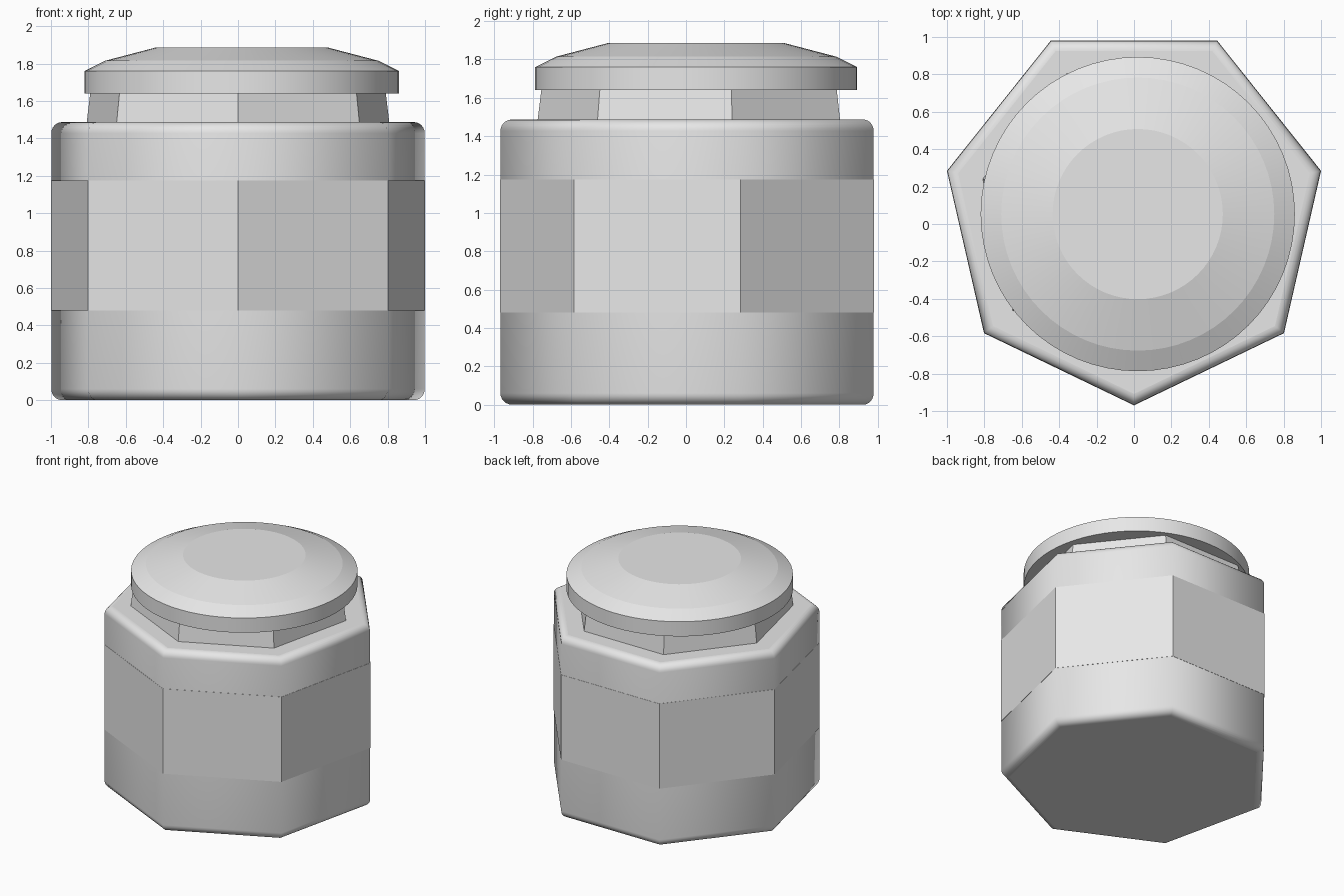
import bpy, bmesh, math

if "Cube" in bpy.data.objects:
    bpy.data.objects.remove(bpy.data.objects["Cube"])

CY = 0.056          # the seven-sided parts are centred slightly behind y = 0

grey = bpy.data.materials.new("plain grey")
grey.diffuse_color = (0.8, 0.8, 0.8, 1)
grey.use_nodes = True
grey.node_tree.nodes["Principled BSDF"].inputs["Base Color"].default_value = grey.diffuse_color


def lathe(name, profile, sides, centre, start=-math.pi / 2, smooth=(), caps=True):
    """Stack rings of (radius, z); 'smooth' lists the bands shaded smooth."""
    bm = bmesh.new()
    rings = []
    for r, z in profile:
        rings.append([bm.verts.new((centre[0] + r * math.cos(start + 2 * math.pi * k / sides),
                                    centre[1] + r * math.sin(start + 2 * math.pi * k / sides), z))
                      for k in range(sides)])
    for i in range(len(rings) - 1):
        a, b = rings[i], rings[i + 1]
        for k in range(sides):
            n = (k + 1) % sides
            f = bm.faces.new((a[k], a[n], b[n], b[k]))
            f.smooth = i in smooth
    if caps:
        bm.faces.new(rings[0][::-1])
        bm.faces.new(rings[-1])
    # keep the cap's conical bands crisp where asked
    if name == "cap":
        for e in bm.edges:
            if abs(e.verts[0].co.z - e.verts[1].co.z) < 1e-5:
                e.smooth = False
    mesh = bpy.data.meshes.new(name)
    bm.to_mesh(mesh)
    bm.free()
    mesh.materials.append(grey)
    ob = bpy.data.objects.new(name, mesh)
    bpy.context.collection.objects.link(ob)
    return ob


# Jar body: heptagon with rounded top and bottom rims
R, H, RIM, STEPS = 1.024, 1.487, 0.06, 6
arc = [(RIM * math.sin(t), RIM * math.cos(t))
       for t in (math.pi / 2 * i / STEPS for i in range(STEPS + 1))]
body = [(R - RIM + s, RIM - c) for s, c in arc]
body += [(R - RIM + s, H - RIM + c) for s, c in reversed(arc)]
lathe("jar_body", body, 7, (0, CY), smooth=range(len(body)))

# Label: thin flat-faced band wrapped round the body
lathe("label", [(R - 0.004, 0.48), (R + 0.002, 0.48), (R + 0.002, 1.175), (R - 0.004, 1.175)],
      7, (0, CY), caps=False)

# Neck: tapered heptagon
lathe("neck", [(0.832, H - 0.02), (0.81, 1.645)], 7, (0, CY))

# Cap: round lid with two sloping bands and a flat top
lathe("cap", [(0.84, 1.64), (0.84, 1.76), (0.73, 1.815), (0.455, 1.887)],
      64, (0.02, 0.053), smooth=range(3))
